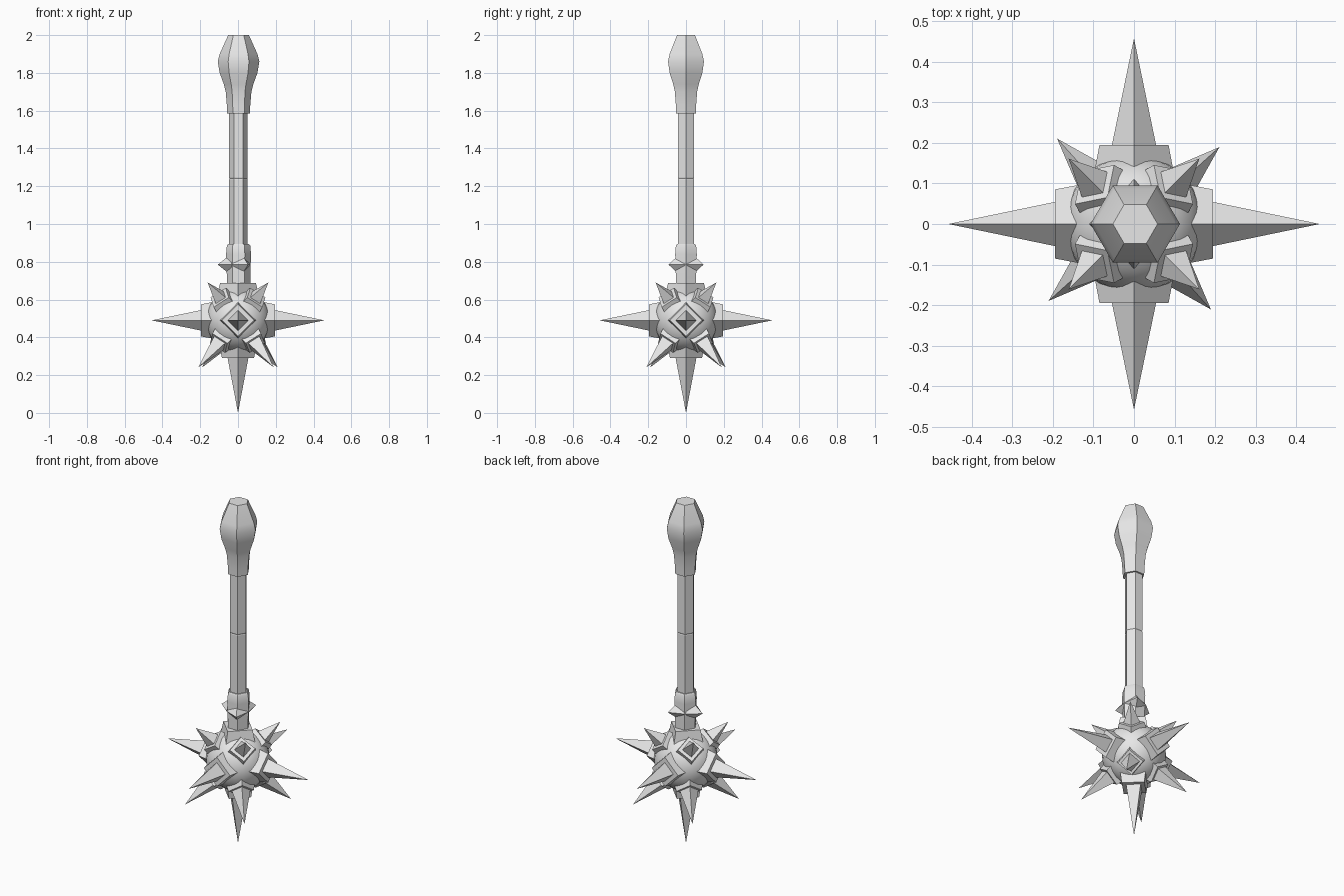
import bpy, bmesh, math
from mathutils import Vector

if "Cube" in bpy.data.objects:
    bpy.data.objects.remove(bpy.data.objects["Cube"])

steel = bpy.data.materials.new("grey_steel")
steel.diffuse_color = (0.8, 0.8, 0.8, 1)
steel.use_nodes = True
steel.node_tree.nodes["Principled BSDF"].inputs["Base Color"].default_value = steel.diffuse_color

CENTRE = Vector((0, 0, 0.49))


def finish(name, bm, smooth=None):
    bmesh.ops.recalc_face_normals(bm, faces=bm.faces)
    mesh = bpy.data.meshes.new(name)
    bm.to_mesh(mesh)
    bm.free()
    mesh.materials.append(steel)
    ob = bpy.data.objects.new(name, mesh)
    bpy.context.collection.objects.link(ob)
    if smooth:
        bpy.ops.object.select_all(action='DESELECT')
        bpy.context.view_layer.objects.active = ob
        ob.select_set(True)
        bpy.ops.object.shade_smooth_by_angle(angle=math.radians(smooth))
    return ob


def loft(bm, origin, direction, rings, sides):
    """Stack of regular rings (distance, radius); radius 0 makes a point."""
    d = Vector(direction).normalized()
    u = Vector((0, 0, 1)).cross(d)
    u = u.normalized() if u.length > 0.01 else Vector((1, 0, 0))
    v = d.cross(u)
    loops = []
    for dist, r in rings:
        angles = [2 * math.pi * i / sides for i in range(sides)] if r > 0 else [0]
        loops.append([bm.verts.new(origin + d * dist
                      + (u * math.cos(a) + v * math.sin(a)) * r) for a in angles])
    for a, b in zip(loops, loops[1:]):
        for i in range(sides):
            j = (i + 1) % sides
            if len(b) == 1:
                bm.faces.new((a[i], a[j], b[0]))
            else:
                bm.faces.new((a[i], a[j], b[j], b[i]))
    bm.faces.new(loops[0][::-1])
    if len(loops[-1]) > 1:
        bm.faces.new(loops[-1])


def part(name, rings, sides=6, smooth=None, x=0.0):
    bm = bmesh.new()
    loft(bm, Vector((x, 0, 0)), (0, 0, 1), rings, sides)
    return finish(name, bm, smooth)


def spike(name, direction, tip, collar, collar_r, spike_r):
    """Diamond collar carrying a four-sided spike, pointing out of the ball."""
    bm = bmesh.new()
    loft(bm, CENTRE, direction, [(0.1, collar_r + 0.018), (collar, collar_r)], 4)
    finish(name + "_collar", bm)
    bm = bmesh.new()
    loft(bm, CENTRE, direction, [(collar - 0.03, spike_r * 1.1), (tip, 0)], 4)
    finish(name + "_spike", bm)


# Spiked ball
bm = bmesh.new()
bmesh.ops.create_uvsphere(bm, u_segments=24, v_segments=16, radius=0.17)
bmesh.ops.translate(bm, verts=bm.verts, vec=CENTRE)
finish("ball", bm, 40)

# Long spikes along the axes
for name, d in (("right", (1, 0, 0)), ("left", (-1, 0, 0)),
                ("back", (0, 1, 0)), ("front", (0, -1, 0))):
    spike(name, d, 0.457, 0.195, 0.085, 0.055)
spike("bottom", (0, 0, -1), 0.49, 0.2, 0.085, 0.055)

# Corner spikes: short ones above, longer ones below
for i in range(4):
    a = math.radians(45 + 90 * i)
    spike(f"upper_{i}", (math.cos(a), math.sin(a), 0.88), 0.303, 0.183, 0.068, 0.05)
    a -= math.radians(3)
    spike(f"lower_{i}", (math.cos(a), math.sin(a), -0.88), 0.377, 0.183, 0.068, 0.052)

# Collar on top of the ball that holds the shaft
part("top_collar", [(0.6, 0.115), (0.687, 0.095)], sides=4)

# Neck with three small studs
part("neck", [(0.6, 0.062), (0.72, 0.062), (0.84, 0.066), (0.885, 0.062), (0.895, 0.055)],
     smooth=40, x=0.003)
for i in range(3):
    a = math.radians(60 + 120 * i)
    bm = bmesh.new()
    loft(bm, Vector((0, 0, 0.785)), (math.cos(a), math.sin(a), 0),
         [(0.035, 0.058), (0.107, 0)], 4)
    finish(f"neck_stud_{i}", bm)

# Two-piece shaft
part("lower_shaft", [(0.88, 0.049), (1.235, 0.049), (1.24, 0.047)], x=0.002)
part("upper_shaft", [(1.24, 0.047), (1.245, 0.049), (1.6, 0.049)], x=0.002)

# Bulging pommel
part("pommel", [(1.585, 0.06), (1.63, 0.062), (1.70, 0.068), (1.74, 0.078),
                (1.80, 0.1), (1.86, 0.11), (1.90, 0.1), (2.0, 0.055)],
     smooth=50, x=0.003)
